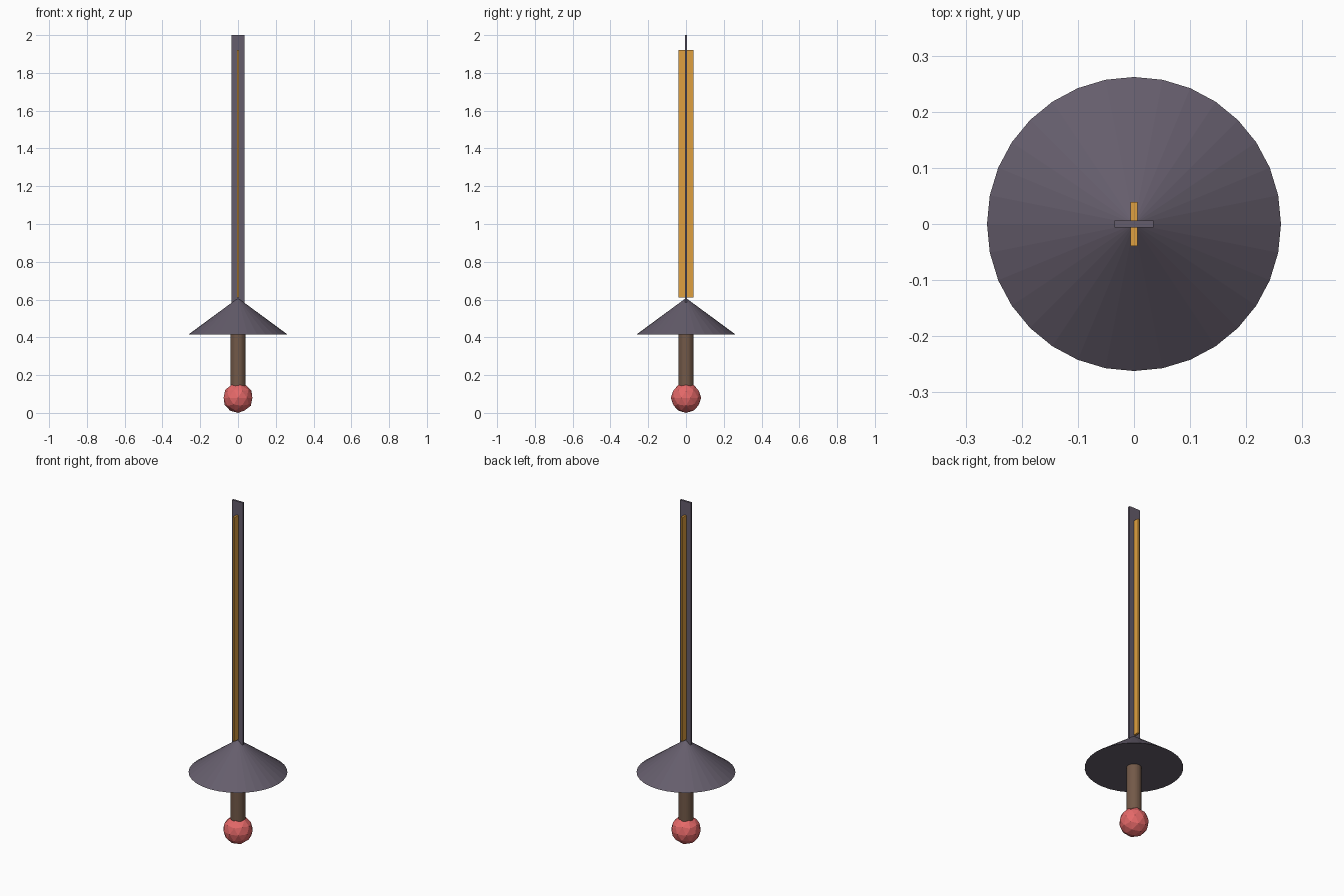
import bpy

if "Cube" in bpy.data.objects:
    bpy.data.objects.remove(bpy.data.objects["Cube"])


def finish(name, color):
    ob = bpy.context.object
    ob.name = name
    mat = bpy.data.materials.new(name + "_colour")
    mat.diffuse_color = (*color, 1)
    mat.use_nodes = True
    mat.node_tree.nodes["Principled BSDF"].inputs["Base Color"].default_value = mat.diffuse_color
    ob.data.materials.append(mat)
    return ob


def box(name, half_x, half_y, z0, z1, color):
    bpy.ops.mesh.primitive_cube_add(size=1, location=(0, 0, (z0 + z1) / 2))
    bpy.context.object.scale = (2 * half_x, 2 * half_y, z1 - z0)
    bpy.ops.object.transform_apply(location=False, rotation=False, scale=True)
    return finish(name, color)


STEEL = (0.13, 0.11, 0.15)
GOLD = (0.74, 0.35, 0.05)
BROWN = (0.17, 0.10, 0.065)
RED = (0.78, 0.14, 0.14)

# Flat blade with a gold strip crossing through it
box("blade", 0.035, 0.006, 0.585, 2.0, STEEL)
box("blade_inlay", 0.006, 0.039, 0.61, 1.92, GOLD)

# Conical hand guard
bpy.ops.mesh.primitive_cone_add(vertices=32, radius1=0.262, radius2=0,
                                depth=0.193, location=(0, 0, 0.5115))
finish("guard", STEEL)

# Grip
bpy.ops.mesh.primitive_cylinder_add(vertices=32, radius=0.04, depth=0.32,
                                    location=(0, 0, 0.26))
finish("grip", BROWN)

# Faceted ball pommel
bpy.ops.mesh.primitive_ico_sphere_add(subdivisions=2, radius=0.08,
                                      location=(0, 0, 0.08))
finish("pommel", RED)
